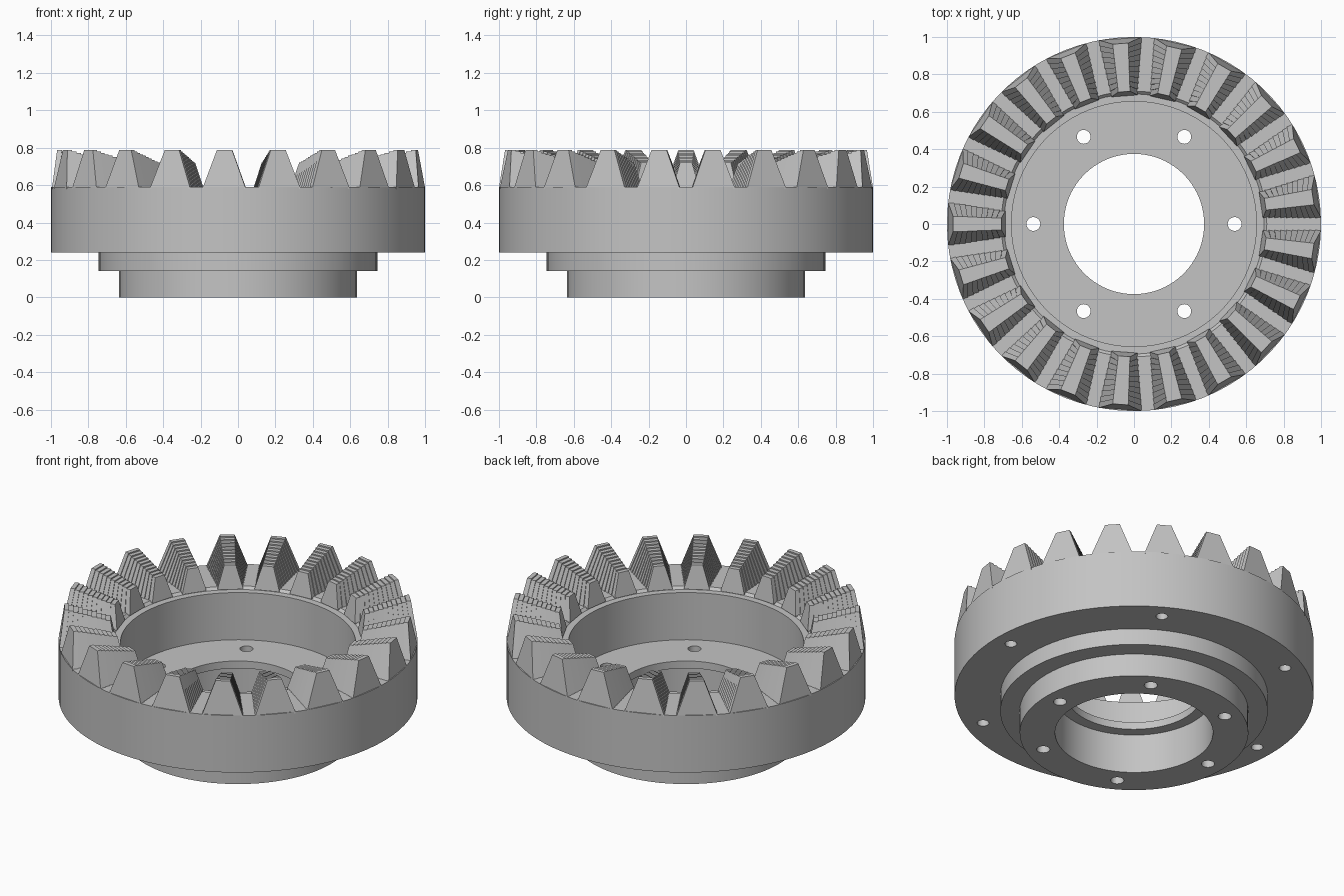
import bpy, bmesh, math

if "Cube" in bpy.data.objects:
    bpy.data.objects.remove(bpy.data.objects["Cube"])

TEETH = 21
SEG = 84

grey = bpy.data.materials.new("plain steel grey")
grey.diffuse_color = (0.55, 0.55, 0.55, 1)
grey.use_nodes = True
grey.node_tree.nodes["Principled BSDF"].inputs["Base Color"].default_value = grey.diffuse_color


def finish(bm, name):
    """Turn a bmesh into a named grey object."""
    bmesh.ops.recalc_face_normals(bm, faces=bm.faces)
    mesh = bpy.data.meshes.new(name)
    bm.to_mesh(mesh)
    bm.free()
    mesh.materials.append(grey)
    ob = bpy.data.objects.new(name, mesh)
    bpy.context.collection.objects.link(ob)
    return ob


def smooth(ob, angle):
    bpy.ops.object.select_all(action='DESELECT')
    ob.select_set(True)
    bpy.context.view_layer.objects.active = ob
    bpy.ops.object.shade_smooth_by_angle(angle=math.radians(angle))


def revolve(profile, name):
    """Closed (radius, z) profile turned around z."""
    bm = bmesh.new()
    rings = []
    for i in range(SEG):
        a = 2 * math.pi * i / SEG
        rings.append([bm.verts.new((r * math.cos(a), r * math.sin(a), z)) for r, z in profile])
    n = len(profile)
    for i in range(SEG):
        p, q = rings[i], rings[(i + 1) % SEG]
        for j in range(n):
            k = (j + 1) % n
            bm.faces.new((p[j], q[j], q[k], p[k]))
    return finish(bm, name)


# Stepped body: hub, flange, rim, recess and counterbored centre hole
body = revolve([(0.44, 0), (0.637, 0), (0.637, 0.14), (0.745, 0.14), (0.745, 0.24),
                (1.0, 0.24), (1.0, 0.59), (0.71, 0.59), (0.695, 0.575), (0.655, 0.575),
                (0.655, 0.285), (0.375, 0.285), (0.375, 0.24), (0.44, 0.24)], "gear_body")

# Hole cutters: six through holes in the hub, six blind holes under the rim
bm = bmesh.new()
for ring_r, hole_r, z0, z1 in ((0.538, 0.037, -0.1, 0.4), (0.895, 0.033, 0.1, 0.45)):
    for i in range(6):
        a = math.radians(60 * i)
        made = bmesh.ops.create_cone(bm, cap_ends=True, segments=24, radius1=hole_r,
                                     radius2=hole_r, depth=z1 - z0)
        bmesh.ops.translate(bm, verts=made["verts"],
                            vec=(ring_r * math.cos(a), ring_r * math.sin(a), (z0 + z1) / 2))
cutter = finish(bm, "hole_cutter")
cutter.hide_render = True
cutter.hide_viewport = False
mod = body.modifiers.new("holes", 'BOOLEAN')
mod.operation = 'DIFFERENCE'
mod.solver = 'EXACT'
mod.object = cutter
bpy.context.view_layer.objects.active = body
bpy.ops.object.modifier_apply(modifier=mod.name)
bpy.data.objects.remove(cutter)
smooth(body, 30)

# Teeth: trapezoid sections that shrink inward in small stairs
STEPS = 10
R_OUT, R_IN, BASE = 1.0, 0.69, 0.58


def section(r, f, lean):
    """Tooth section at radius r; f runs 0 outside to 1 inside, lean slants the end."""
    foot, tip = 0.113 - 0.043 * f, 0.041 - 0.009 * f
    top = 0.787 - 0.067 * f
    half = [(r, foot, BASE), (r, foot, 0.59), (r + lean, tip, top)]
    return half + [(rr, -w, z) for rr, w, z in reversed(half)]


sections = []
for s in range(STEPS):
    f = s / (STEPS - 1)
    for e in (s, s + 1):
        r = R_OUT - (R_OUT - R_IN) * e / STEPS
        lean = -0.032 * (1 - e / STEPS) + 0.02 * e / STEPS
        sections.append(section(r, f, lean))

bm = bmesh.new()
for t in range(TEETH):
    mid = 2 * math.pi * (t + 0.5) / TEETH
    rows = []
    for sec in sections:
        row = []
        for r, w, z in sec:
            a = mid + math.asin(w / r)
            row.append(bm.verts.new((r * math.cos(a), r * math.sin(a), z)))
        rows.append(row)
    for p, q in zip(rows, rows[1:]):
        for j in range(6):
            k = (j + 1) % 6
            bm.faces.new((p[j], p[k], q[k], q[j]))
    bm.faces.new(rows[0])
    bm.faces.new(rows[-1])
teeth = finish(bm, "gear_teeth")
